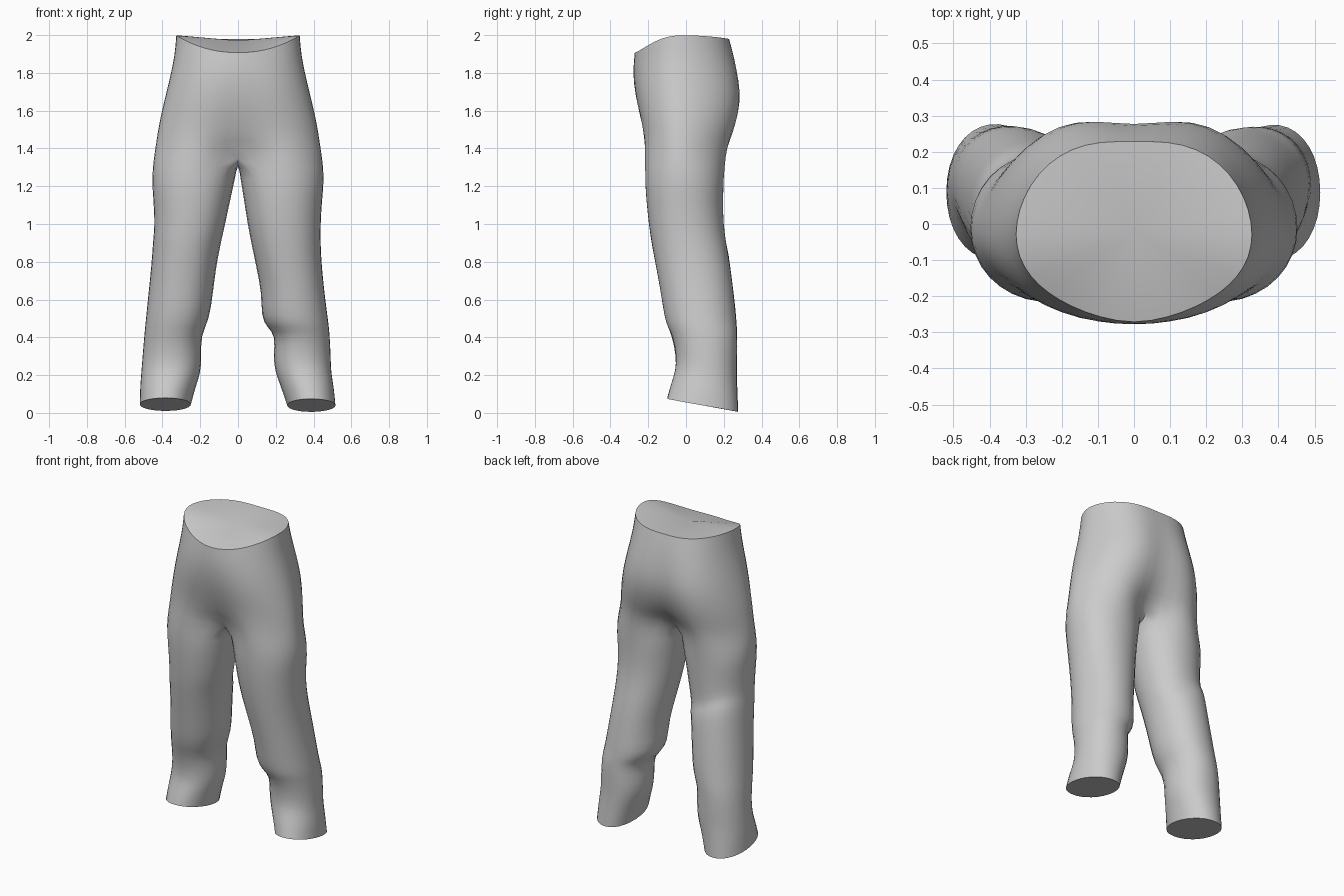
import bpy, bmesh, math

if "Cube" in bpy.data.objects:
    bpy.data.objects.remove(bpy.data.objects["Cube"])

cloth = bpy.data.materials.new("grey cloth")
cloth.diffuse_color = (0.6, 0.6, 0.6, 1)
cloth.use_nodes = True
cloth.node_tree.nodes["Principled BSDF"].inputs["Base Color"].default_value = cloth.diffuse_color

HALF = 12            # segments around the outer half of each leg
BRIDGE = 3           # points across the crotch
HIP_Y = -.03         # depth of the widest line of the hips


def spow(v, e):
    return math.copysign(abs(v) ** e, v)


# Hip rings: z front, z side, z back, half width, y front, y back,
# crease at the centre line (front, back), bulge of the lobes (front, back)
HIPS = [
    (1.905, 2.00, 1.978, .330, -.277, .228, 1.0, 1.0, -.08, .08),
    (1.83, 1.89, 1.88, .338, -.283, .254, 1.0, 1.0, -.02, .10),
    (1.74, 1.76, 1.76, .367, -.278, .276, 1.0, .98, .04, .14),
    (1.63, 1.64, 1.65, .397, -.258, .284, .99, .97, .10, .16),
    (1.52, 1.52, 1.53, .424, -.228, .260, .94, .92, .17, .18),
    (1.44, 1.43, 1.44, .437, -.217, .230, .78, .78, .22, .20),
    (1.37, 1.35, 1.37, .450, -.215, .208, .45, .45, .25, .25),
]

# Leg rings: z, inner x, outer x, y front, y back, rise at the front edge, fold slant
LEFT = [
    (1.24, .012, .457, -.218, .200, 0), (1.12, .040, .447, -.210, .194, 0),
    (1.00, .066, .441, -.197, .190, 0, .07), (.93, .083, .447, -.187, .190, 0, .09),
    (.885, .092, .451, -.180, .220, 0, .09), (.78, .113, .458, -.160, .234, 0, .04),
    (.63, .131, .474, -.132, .254, 0), (.49, .150, .488, -.110, .268, 0),
    (.41, .196, .496, -.075, .272, 0), (.30, .190, .505, -.052, .272, 0),
    (.21, .196, .512, -.055, .270, .01), (.14, .222, .518, -.078, .272, .02),
    (.045, .247, .520, -.100, .277, .035),
]
RIGHT = [
    (1.24, .010, .457, -.218, .200, 0), (1.12, .030, .444, -.210, .196, 0),
    (1.00, .048, .437, -.197, .198, 0), (.89, .070, .437, -.180, .214, 0),
    (.78, .093, .443, -.160, .234, 0), (.63, .124, .458, -.132, .252, 0),
    (.51, .120, .474, -.115, .264, 0), (.455, .150, .481, -.098, .268, 0),
    (.41, .198, .485, -.070, .270, 0), (.30, .183, .491, -.050, .270, 0),
    (.215, .195, .492, -.055, .268, .01), (.14, .225, .507, -.078, .270, .02),
    (.04, .258, .516, -.100, .275, .035),
]

bm = bmesh.new()
crease = bm.edges.layers.float.new("crease_edge")


def hip_ring(zf, zs, zb, rx, yf, yb, pinch_f, pinch_b, kf, kb):
    """Full ring starting at the front centre, running over +x to the back."""
    ring = []
    for i in range(2 * HALF):
        a = math.radians(-90 + 360 * i / (2 * HALF))
        c, s = math.cos(a), math.sin(a)
        if s < 0:
            ext, zend, k, pinch = HIP_Y - yf, zf, kf, pinch_f
        else:
            ext, zend, k, pinch = yb - HIP_Y, zb, kb, pinch_b
        dy = ext * s * (1 + k * abs(math.sin(2 * a)))
        if i % HALF == 0:                    # centre line fold
            dy *= pinch
        elif i % HALF in (1, HALF - 1):      # softened neighbours
            dy *= .75 + .25 * pinch
        ring.append(bm.verts.new((rx * spow(c, .92), HIP_Y + dy,
                                  zs + (zend - zs) * s * s)))
    return ring


def leg_ring(side, z, xi, xo, yf, yb, rise, slant=0):
    """Ring from the inner front, round the outside, then along the inside."""
    angles = [-125 + 250 * i / HALF for i in range(HALF + 1)]
    angles += [125 + 110 * (i + 1) / (BRIDGE + 1) for i in range(BRIDGE)]
    cx, cy = (xi + xo) / 2, (yf + yb) / 2
    rx, ry = (xo - xi) / 2 * 1.02, (yb - yf) / 2 * 1.02
    ring = []
    for a in angles:
        c, s = math.cos(math.radians(a)), math.sin(math.radians(a))
        ring.append(bm.verts.new((side * (cx + rx * spow(c, .95)),
                                  cy + ry * spow(s, .95),
                                  z - rise * s + slant * c * max(s, 0))))
    return ring


def loft(a, b):
    n = len(a)
    for i in range(n):
        j = (i + 1) % n
        bm.faces.new((a[i], a[j], b[j], b[i]))


def cap(ring):
    bm.faces.new(ring)
    for i, v in enumerate(ring):
        bm.edges.get((v, ring[(i + 1) % len(ring)]))[crease] = 1.0


# Hips and waist
rings = [hip_ring(*r) for r in HIPS]
for a, b in zip(rings, rings[1:]):
    loft(a, b)
cap(rings[0])

# Crotch strip from back to front, shared by both legs
last = rings[-1]
front, back = last[0], last[HALF]
strip = []
for i in range(BRIDGE):
    t = (i + 1) / (BRIDGE + 1)
    p = back.co.lerp(front.co, t)
    strip.append(bm.verts.new((0, p.y, 1.335)))

# Legs
for side, data in ((1, RIGHT), (-1, LEFT)):
    outer = [last[(side * i) % (2 * HALF)] for i in range(HALF + 1)]
    prev = outer + strip
    for row in data:
        ring = leg_ring(side, *row)
        loft(prev, ring)
        prev = ring
    cap(prev)

bmesh.ops.recalc_face_normals(bm, faces=bm.faces)
mesh = bpy.data.meshes.new("trousers")
bm.to_mesh(mesh)
bm.free()
mesh.materials.append(cloth)
trousers = bpy.data.objects.new("trousers", mesh)
bpy.context.collection.objects.link(trousers)

# Smooth the cloth, keeping the waist and hem edges sharp
sub = trousers.modifiers.new("smooth_cloth", 'SUBSURF')
sub.levels = sub.render_levels = 1
bpy.context.view_layer.objects.active = trousers
trousers.select_set(True)
bpy.ops.object.modifier_apply(modifier="smooth_cloth")
bpy.ops.object.shade_smooth_by_angle(angle=math.radians(50))
